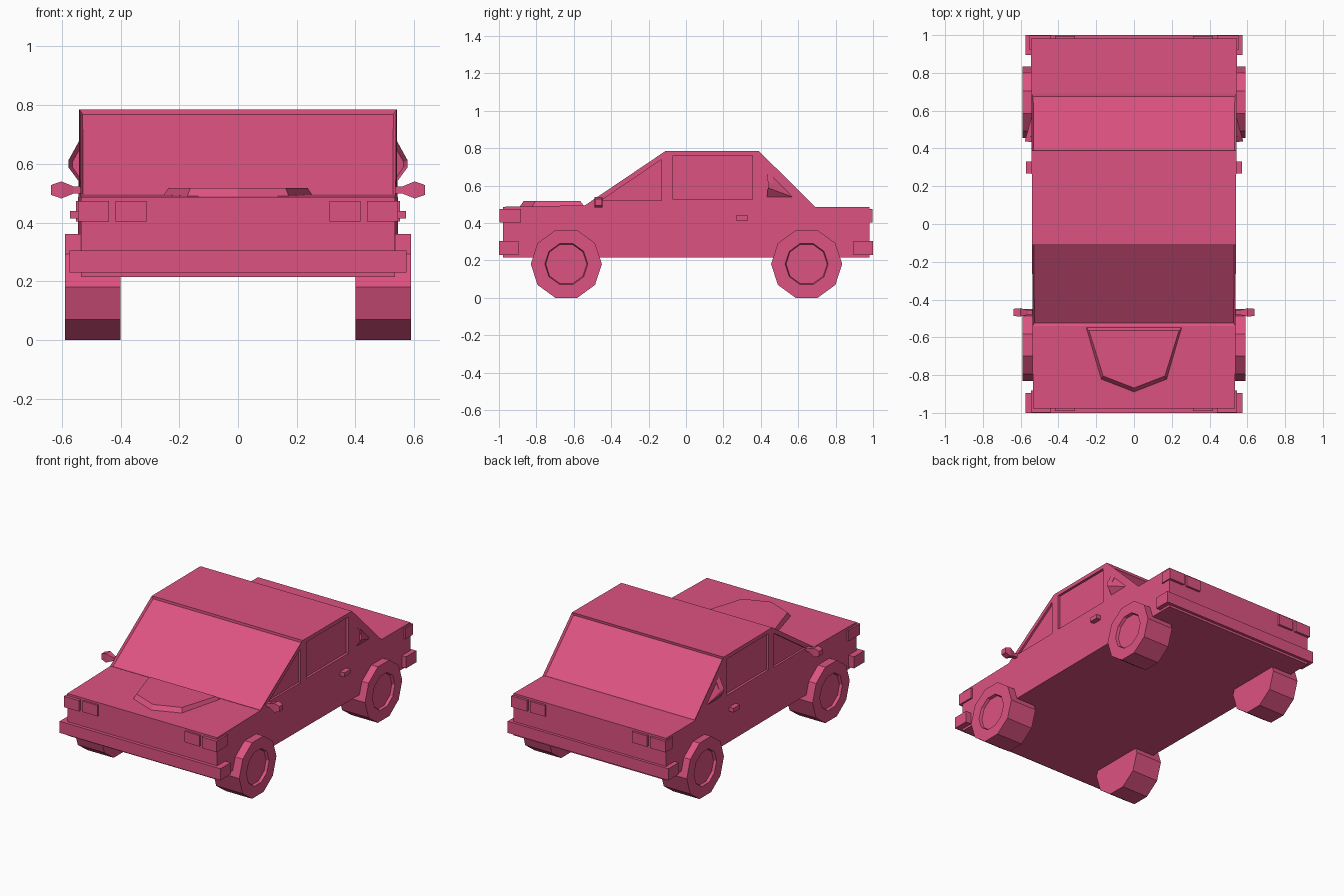
import bpy, bmesh, math
from mathutils import Vector

if "Cube" in bpy.data.objects:
    bpy.data.objects.remove(bpy.data.objects["Cube"])

paint = bpy.data.materials.new("pink_paint")
paint.diffuse_color = (0.72, 0.085, 0.22, 1)
paint.use_nodes = True
paint.node_tree.nodes["Principled BSDF"].inputs["Base Color"].default_value = paint.diffuse_color


def finish(name, bm):
    bmesh.ops.recalc_face_normals(bm, faces=bm.faces)
    mesh = bpy.data.meshes.new(name)
    bm.to_mesh(mesh)
    bm.free()
    mesh.materials.append(paint)
    obj = bpy.data.objects.new(name, mesh)
    bpy.context.collection.objects.link(obj)
    return obj


def loft(bm, rings):
    """Skin a closed solid through rings of equal point count."""
    loops = [[bm.verts.new(p) for p in ring] for ring in rings]
    n = len(loops[0])
    for a, b in zip(loops, loops[1:]):
        for i in range(n):
            bm.faces.new((a[i], a[(i + 1) % n], b[(i + 1) % n], b[i]))
    bm.faces.new(loops[0])
    bm.faces.new(loops[-1])
    bmesh.ops.recalc_face_normals(bm, faces=bm.faces)
    return bm


def rect(x, y0, y1, z0, z1):
    return [(x, y0, z0), (x, y1, z0), (x, y1, z1), (x, y0, z1)]


def box(name, x0, x1, y0, y1, z0, z1):
    return finish(name, loft(bmesh.new(), [rect(x0, y0, y1, z0, z1), rect(x1, y0, y1, z0, z1)]))


# Body shell: side profile, slightly wider toward the rear
profile = [(-0.978, 0.215), (-0.978, 0.487), (-0.54, 0.495), (-0.11, 0.785),
           (0.39, 0.785), (0.69, 0.487), (0.982, 0.487), (0.982, 0.215)]
bm = loft(bmesh.new(), [[(s * (0.54 + 0.005 * y), y, z) for y, z in profile] for s in (-1, 1)])

# Recessed windscreen and rear window
glass = [f for f in bm.faces if abs(f.normal.x) < 0.1 and 0.3 < f.normal.z < 0.95]
bmesh.ops.inset_individual(bm, faces=glass, thickness=0.014, depth=0)
for f in glass:
    push = f.normal * -0.013
    for v in f.verts:
        v.co += push
body = finish("body_shell", bm)

# Side window recesses
cut = bmesh.new()
windows = ([(-0.455, 0.52), (-0.13, 0.52), (-0.13, 0.74)],
           [(-0.07, 0.525), (0.355, 0.525), (0.355, 0.76), (-0.07, 0.76)])
for s in (-1, 1):
    for pts in windows:
        loft(cut, [[(s * x, y, z) for y, z in pts] for x in (0.525, 0.6)])
cutter = finish("window_cutter", cut)
cutter.hide_render = True
cutter.hide_viewport = True
mod = body.modifiers.new("windows", 'BOOLEAN')
mod.operation = 'DIFFERENCE'
mod.solver = 'EXACT'
mod.object = cutter

# Bonnet bulge
low = [(-0.26, -0.54), (0.26, -0.54), (0.175, -0.825), (0, -0.892), (-0.175, -0.825)]
top = [(-0.238, -0.565), (0.238, -0.565), (0.163, -0.805), (0, -0.868), (-0.163, -0.805)]
finish("bonnet_bulge", loft(bmesh.new(), [[(x, y, 0.484) for x, y in low],
                                          [(x, y, 0.517) for x, y in top]]))

# Bumpers
box("front_bumper", -0.575, 0.575, -1.0, -0.895, 0.23, 0.305)
box("rear_bumper", -0.575, 0.575, 0.895, 1.0, 0.23, 0.305)

for s, side in ((-1, "left"), (1, "right")):
    # Lamps
    box(side + "_outer_headlight", s * 0.44, s * 0.546, -0.998, -0.882, 0.403, 0.474)
    box(side + "_inner_headlight", s * 0.312, s * 0.418, -0.99, -0.94, 0.403, 0.474)
    box(side + "_outer_taillight", s * 0.44, s * 0.552, 0.92, 0.998, 0.403, 0.474)
    box(side + "_inner_taillight", s * 0.312, s * 0.418, 0.94, 0.996, 0.403, 0.474)

    # Door handle
    box(side + "_door_handle", s * 0.53, s * 0.573, 0.268, 0.332, 0.413, 0.44)

    # Wing mirror
    sections = [(0.53, 0.012, 0.012), (0.56, 0.012, 0.012),
                (0.602, 0.022, 0.029), (0.637, 0.019, 0.017)]
    finish(side + "_mirror", loft(bmesh.new(), [
        rect(s * x, -0.468 - hy, -0.468 + hy, 0.511 - hz, 0.511 + hz) for x, hy, hz in sections]))

    # Rear pillar air scoop with a hollow front
    bm = bmesh.new()
    base = [(0.535, 0.432, 0.69), (0.535, 0.432, 0.53), (0.535, 0.595, 0.53)]
    a, b, c, p, q = [bm.verts.new((s * x, y, z)) for x, y, z in
                     base + [(0.578, 0.438, 0.612), (0.578, 0.438, 0.588)]]
    front = bm.faces.new((a, b, q, p))
    for f in ((a, p, c), (p, q, c), (q, b, c), (a, c, b)):
        bm.faces.new(f)
    bmesh.ops.recalc_face_normals(bm, faces=bm.faces)
    bmesh.ops.inset_individual(bm, faces=[front], thickness=0.006)
    for v in front.verts:
        v.co.y += 0.03
        v.co.x -= s * 0.008
    finish(side + "_air_scoop", bm)

    # Ten-sided wheels with a recessed hub
    for y, end in ((-0.64, "front"), (0.645, "rear")):
        rings = []
        for x, r in ((0.4, 0.19), (0.59, 0.19), (0.59, 0.115), (0.572, 0.11)):
            rings.append([(s * x, y + r * math.cos(i * math.pi / 5),
                           0.181 + r * math.sin(i * math.pi / 5)) for i in range(10)])
        finish(end + "_" + side + "_wheel", loft(bmesh.new(), rings))
